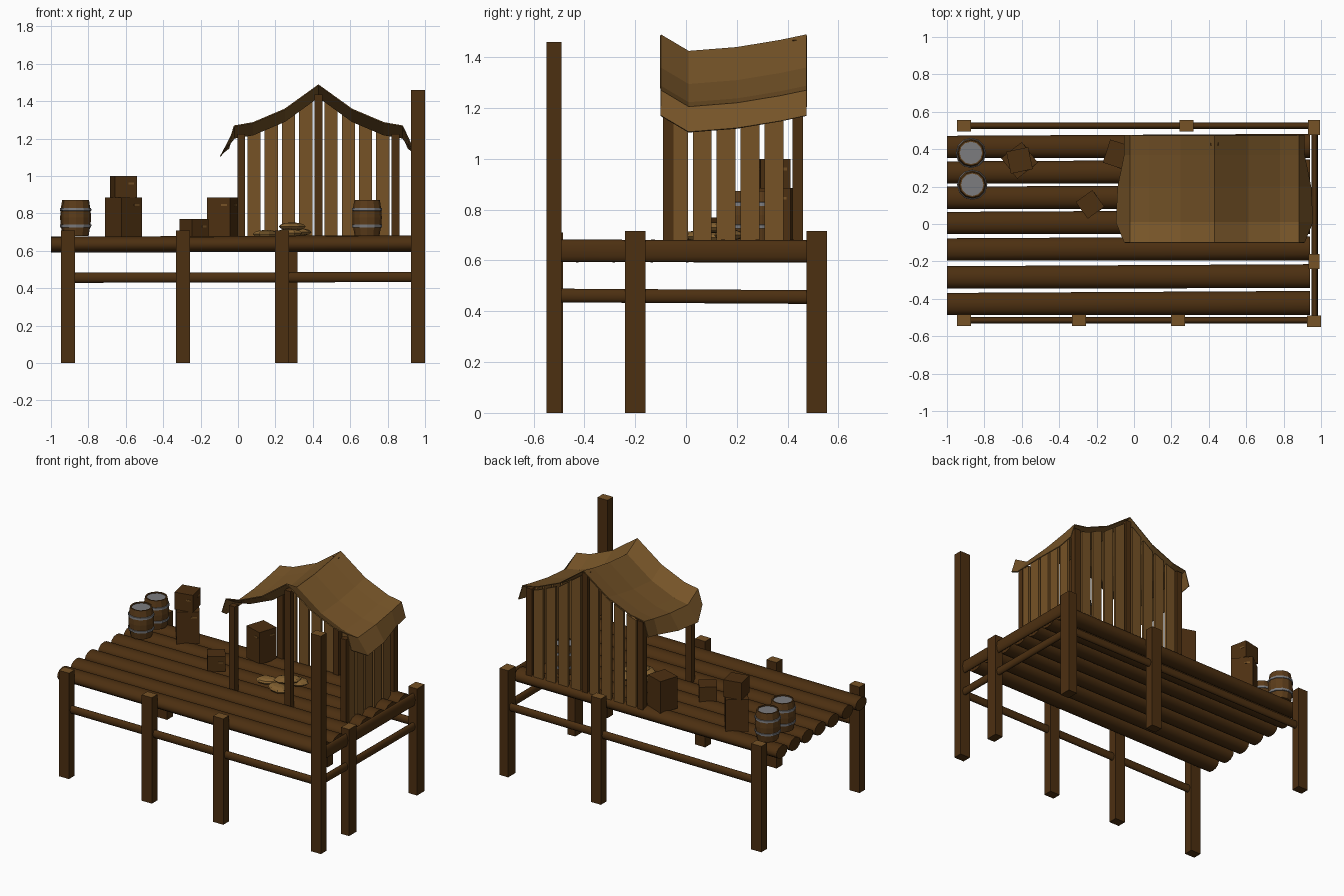
import bpy, bmesh, math
from mathutils import Matrix, Vector

cube = bpy.data.objects.get("Cube")
if cube:
    bpy.data.objects.remove(cube, do_unlink=True)


def material(name, rgb):
    m = bpy.data.materials.new(name)
    m.use_nodes = True
    m.diffuse_color = (*rgb, 1)
    m.node_tree.nodes["Principled BSDF"].inputs["Base Color"].default_value = (*rgb, 1)
    return m


DARK = material("dark wood", (0.073, 0.029, 0.0055))
LIGHT = material("light wood", (0.18, 0.084, 0.019))
CASK = material("barrel wood", (0.105, 0.045, 0.01))
METAL = material("grey metal", (0.2, 0.2, 0.21))
CLOTH = material("canvas", (0.18, 0.088, 0.021))
SACK = material("sackcloth", (0.23, 0.12, 0.03))
DECK = 0.68


def finish(name, bm, mats):
    bmesh.ops.recalc_face_normals(bm, faces=bm.faces)
    mesh = bpy.data.meshes.new(name)
    bm.to_mesh(mesh)
    bm.free()
    for m in mats:
        mesh.materials.append(m)
    ob = bpy.data.objects.new(name, mesh)
    bpy.context.collection.objects.link(ob)
    return ob


def box(name, x, y, z0, z1, sx, sy, mat=DARK, turn=0, top=None, slope=0):
    """Upright box; top gives the upper face a colour, slope tilts it along x."""
    bm = bmesh.new()
    bmesh.ops.create_cube(bm, size=1)
    for v in bm.verts:
        v.co = Vector((v.co.x * sx, v.co.y * sy, (z1 + v.co.x * sx * slope) if v.co.z > 0 else z0))
    bm.normal_update()
    for f in bm.faces:
        f.material_index = int(top is not None and f.normal.z > 0.5)
    bm.transform(Matrix.Translation((x, y, 0)) @ Matrix.Rotation(math.radians(turn), 4, 'Z'))
    return finish(name, bm, [mat, top] if top else [mat])


def log(name, start, end, half_width, half_height, taper=1.0):
    """Horizontal log with an oval section running from start to end."""
    a, b = Vector(start), Vector(end)
    d = b - a
    bm = bmesh.new()
    bmesh.ops.create_cone(bm, cap_ends=True, segments=12, radius1=taper, radius2=1, depth=d.length)
    side = d.normalized().cross(Vector((0, 0, 1)))
    rot = Matrix((side * half_width, Vector((0, 0, half_height)), d.normalized())).transposed().to_4x4()
    bm.transform(Matrix.Translation((a + b) / 2) @ rot)
    for f in bm.faces:
        f.smooth = len(f.verts) == 4
    return finish(name, bm, [DARK])


# Deck logs
for i, y in enumerate((-0.425, -0.282, -0.133, 0.008, 0.143, 0.278, 0.415)):
    log(f"deck_log_{i + 1}", (-1, y - 0.003, 0.634), (0.94, y + 0.003, 0.638), 0.064, 0.045, 0.93)

# Side rails and end beam
log("front_rail", (-0.9, -0.515, 0.456), (0.95, -0.515, 0.46), 0.017, 0.027)
log("back_rail", (-0.9, 0.525, 0.456), (0.95, 0.525, 0.46), 0.017, 0.027)
log("end_rail", (0.966, -0.5, 0.462), (0.966, 0.5, 0.456), 0.017, 0.027)
log("end_beam", (0.966, -0.5, 0.638), (0.966, 0.5, 0.636), 0.017, 0.044)

# Dock posts
for x in (-0.91, -0.295, 0.235):
    box("front_post", x, -0.515, 0, 0.71, 0.075, 0.06, top=LIGHT)
for x in (-0.91, 0.28):
    box("back_post", x, 0.525, 0, 0.71, 0.075, 0.06, top=LIGHT)
box("tall_corner_post", 0.9625, -0.52, 0, 1.46, 0.075, 0.06, top=LIGHT)
box("end_post", 0.963, -0.2, 0, 0.715, 0.058, 0.08, top=LIGHT)
box("back_corner_post", 0.963, 0.515, 0, 0.715, 0.065, 0.08, top=LIGHT)

# Canvas roof: half profile (offset from ridge, height), sagging from row to row
MID = 0.43
PROFILE = [(0, 1.487), (0.18, 1.357), (0.35, 1.285), (0.45, 1.268), (0.48, 1.17)]
ROWS = [(-0.1, 0, 0), (0.01, 0.065, 0.045), (0.2, 0.05, 0.035), (0.37, 0.022, 0.0), (0.475, 0, 0)]


def roof_height(offset):
    u = abs(offset)
    for (a, za), (b, zb) in zip(PROFILE, PROFILE[1:]):
        if u <= b:
            return za + (zb - za) * (u - a) / (b - a)


bm = bmesh.new()
section = [(-u, z) for u, z in PROFILE[:0:-1]] + PROFILE
grid = []
for y, sag, flare in ROWS:
    row = []
    for u, z in section:
        edge = math.copysign(flare, u) if abs(u) > 0.46 else 0
        row.append(bm.verts.new((MID + u + edge, y, z - sag)))
    grid.append(row)
for r0, r1 in zip(grid, grid[1:]):
    for i in range(len(section) - 1):
        bm.faces.new((r0[i], r0[i + 1], r1[i + 1], r1[i]))
roof = finish("canvas_roof", bm, [CLOTH])
cloth = roof.modifiers.new("thickness", 'SOLIDIFY')
cloth.thickness = 0.006
cloth.offset = 0

# Shelter posts
for y, drop in ((-0.07, 0.05), (0.44, 0.02)):
    for u in (-0.413, 0, 0.413):
        box("shelter_post", MID + u, y, 0.65, roof_height(u) - drop, 0.042, 0.04)

# Back wall planks, following the gable
for k in range(4):
    for s in (-1, 1):
        u = s * (0.068 + 0.092 * k)
        slope = (roof_height(u + 0.02) - roof_height(u - 0.02)) / 0.04
        box("back_plank", MID + u, 0.45, 0.655, roof_height(u) - 0.025, 0.07, 0.016, LIGHT, slope=slope)

# End wall planks
for k in range(5):
    box("end_plank", 0.855, -0.03 + 0.094 * k, 0.655, 1.185 + 0.008 * k, 0.016, 0.074, LIGHT)

# Barrels: lathed profile (radius, height, material of the band above)
STAVES = [(0.066, 0, 0), (0.074, 0.045, 1), (0.08, 0.046, 1), (0.081, 0.06, 1), (0.077, 0.061, 0),
          (0.079, 0.098, 0), (0.077, 0.134, 1), (0.081, 0.135, 1), (0.08, 0.149, 1), (0.075, 0.15, 0),
          (0.068, 0.193, 0), (0.06, 0.193, 0), (0.06, 0.186, 1)]


def barrel(x, y):
    n = 12
    bm = bmesh.new()
    rings = []
    for r, z, _ in STAVES:
        rings.append([bm.verts.new((x + r * math.cos(math.tau * i / n),
                                    y + r * math.sin(math.tau * i / n), DECK + z)) for i in range(n)])
    for (_, _, m), a, b in zip(STAVES, rings, rings[1:]):
        for i in range(n):
            j = (i + 1) % n
            bm.faces.new((a[i], a[j], b[j], b[i])).material_index = m
    bm.faces.new(rings[0][::-1])
    bm.faces.new(rings[-1]).material_index = 1
    finish("barrel", bm, [CASK, METAL])


for x, y in ((-0.872, 0.38), (-0.865, 0.21), (0.69, 0.3)):
    barrel(x, y)


# Crates, each with a small pale tag on two sides
def crate(name, x, y, z0, z1, size, turn):
    box(name, x, y, z0, z1, size, size, turn=turn)
    for a in (turn, turn + 90):
        c, s = math.cos(math.radians(a)), math.sin(math.radians(a))
        out, side = -size / 2, size * 0.25
        box("crate_tag", x - s * out * -1 * -1 + c * side, y + c * out + s * side,
            z1 - 0.045, z1 - 0.035, size * 0.25, 0.004, LIGHT, turn=a)


crate("large_crate", -0.612, 0.34, DECK - 0.01, 0.885, 0.14, 38)
crate("stacked_crate", -0.612, 0.34, 0.885, 1.0, 0.12, 12)
crate("shelter_crate", -0.085, 0.37, DECK - 0.01, 0.885, 0.13, -18)
crate("small_crate", -0.235, 0.105, DECK - 0.01, 0.77, 0.11, 36)

# Pile of flat sacks
for x, y, z, sx, sy, turn in ((0.15, 0.1, 0.69, 0.075, 0.05, 20), (0.27, 0.04, 0.695, 0.08, 0.055, -25),
                              (0.31, 0.17, 0.7, 0.085, 0.06, 10), (0.29, 0.11, 0.73, 0.085, 0.055, 40)):
    bm = bmesh.new()
    bmesh.ops.create_uvsphere(bm, u_segments=8, v_segments=6, radius=1)
    bm.transform(Matrix.Translation((x, y, z)) @ Matrix.Rotation(math.radians(turn), 4, 'Z')
                 @ Matrix.Diagonal((sx, sy, 0.022, 1)))
    finish("sack", bm, [SACK])
